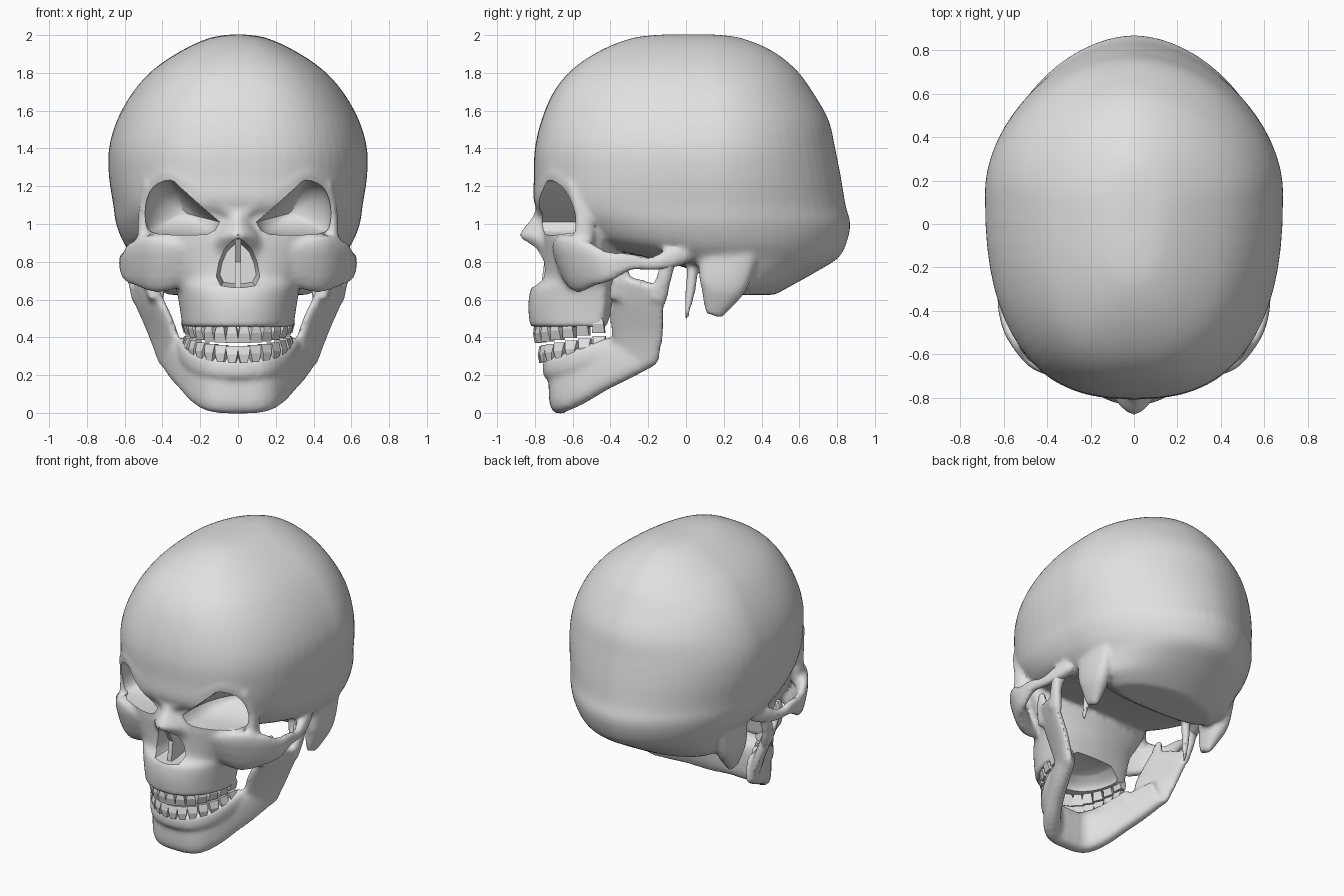
import bpy, bmesh, math
from mathutils import Vector, Matrix

if "Cube" in bpy.data.objects:
    bpy.data.objects.remove(bpy.data.objects["Cube"])

bone = bpy.data.materials.new("bone_grey")
bone.diffuse_color = (0.75, 0.75, 0.75, 1)
bone.use_nodes = True
bone.node_tree.nodes["Principled BSDF"].inputs["Base Color"].default_value = bone.diffuse_color


def spline(pts, n=4):
    """Smooth rows of numbers with a Catmull-Rom curve."""
    out = []
    for i in range(len(pts) - 1):
        rows = zip(pts[max(i - 1, 0)], pts[i], pts[i + 1], pts[min(i + 2, len(pts) - 1)])
        rows = list(rows)
        for k in range(n):
            t = k / n
            out.append([0.5 * (2*b + (c - a)*t + (2*a - 5*b + 4*c - d)*t*t
                               + (3*b - a - 3*c + d)*t**3) for a, b, c, d in rows])
    out.append(list(pts[-1]))
    return out


def spow(v, e):
    return math.copysign(abs(v) ** e, v)


def skin(bm, rings):
    """Closed skin over a list of rings."""
    vs = [[bm.verts.new(p) for p in r] for r in rings]
    n = len(vs[0])
    for a, b in zip(vs, vs[1:]):
        for i in range(n):
            bm.faces.new((a[i], a[(i + 1) % n], b[(i + 1) % n], b[i]))
    bm.faces.new(vs[0][::-1])
    bm.faces.new(vs[-1])


def stack(bm, rows, pf=2.2, pb=2.0, n=48):
    """Horizontal rings: z, front y, back y, half width, y of widest point."""
    rings = []
    for z, yf, yb, hw, ym in spline(rows):
        ring = []
        for i in range(n):
            a = 2 * math.pi * i / n
            c, s = math.cos(a), math.sin(a)
            e = 2 / (pb if s > 0 else pf)
            ring.append((hw * spow(c, e), ym + (yb - ym if s > 0 else ym - yf) * spow(s, e), z))
        rings.append(ring)
    skin(bm, rings)


def sweep(bm, pts, ref, p=2.5, n=16):
    """Mirrored pair of tubes: x, y, z, thickness radius, radius along ref."""
    path = spline(pts)
    ref = Vector(ref)
    rings = []
    for i, q in enumerate(path):
        t = Vector(path[min(i + 1, len(path) - 1)][:3]) - Vector(path[max(i - 1, 0)][:3])
        t.normalize()
        side = t.cross(ref).normalized()
        up = side.cross(t)
        ring = []
        for k in range(n):
            a = 2 * math.pi * k / n
            ring.append(Vector(q[:3]) + side * q[3] * spow(math.cos(a), 2 / p)
                        + up * q[4] * spow(math.sin(a), 2 / p))
        rings.append(ring)
    for s in (1, -1):
        skin(bm, [[(v.x * s, v.y, v.z) for v in r] for r in rings])


def make(name, bm):
    bmesh.ops.recalc_face_normals(bm, faces=bm.faces[:])
    me = bpy.data.meshes.new(name)
    bm.to_mesh(me)
    bm.free()
    ob = bpy.data.objects.new(name, me)
    bpy.context.collection.objects.link(ob)
    me.materials.append(bone)
    return ob


def fuse(ob, cutter=None):
    """Melt the parts into one skin, cut the openings, and apply."""
    m = ob.modifiers.new("fuse", 'REMESH')
    m.mode = 'VOXEL'
    m.voxel_size = 0.016
    m = ob.modifiers.new("soften", 'SMOOTH')
    m.factor, m.iterations = 0.5, 5
    if cutter:
        m = ob.modifiers.new("cut", 'BOOLEAN')
        m.operation, m.solver, m.object = 'DIFFERENCE', 'EXACT', cutter
    dg = bpy.context.evaluated_depsgraph_get()
    me = bpy.data.meshes.new_from_object(ob.evaluated_get(dg))
    ob.modifiers.clear()
    ob.data = me
    me.materials.clear()
    me.materials.append(bone)
    bpy.ops.object.select_all(action='DESELECT')
    ob.select_set(True)
    bpy.context.view_layer.objects.active = ob
    bpy.ops.object.shade_smooth_by_angle(angle=math.radians(40))


Z = (0, 0, 1)
Y = (0, 1, 0)

# braincase
bm = bmesh.new()
stack(bm, [(2.003, -.12, .15, .04, .05), (1.985, -.28, .29, .15, .08), (1.92, -.45, .45, .295, .1),
           (1.82, -.60, .58, .445, .12), (1.7, -.70, .67, .555, .15), (1.55, -.765, .755, .64, .15),
           (1.4, -.80, .79, .683, .15), (1.25, -.805, .82, .683, .15), (1.1, -.80, .845, .66, .15),
           (1.0, -.70, .87, .645, .15), (.9, -.55, .85, .605, .17), (.82, -.2, .805, .55, .2),
           (.75, .05, .695, .515, .24), (.68, .12, .57, .47, .28), (.625, .2, .47, .37, .29)], 2.5, 1.85, 64)
# upper jaw and middle of the face
stack(bm, [(.455, -.825, -.40, .295, -.45), (.56, -.835, -.38, .31, -.44), (.66, -.82, -.35, .33, -.44),
           (.71, -.765, -.35, .36, -.45), (.8, -.755, -.35, .42, -.46), (.9, -.76, -.35, .47, -.46),
           (.97, -.76, -.35, .485, -.46), (1.05, -.77, -.35, .46, -.46)], 2.2, 1.7)
# nasal bones
stack(bm, [(1.10, -.79, -.6, .07, -.65), (1.03, -.82, -.6, .09, -.65), (.945, -.882, -.6, .14, -.65),
           (.90, -.845, -.6, .17, -.65), (.84, -.79, -.6, .19, -.65), (.70, -.76, -.6, .2, -.65)], 1.6)
# brow ridges
sweep(bm, [(.02, -.765, 1.06, .03, .035), (.2, -.76, 1.175, .03, .04),
           (.36, -.695, 1.265, .03, .04), (.47, -.595, 1.20, .03, .04)], Z)
# outer eye socket struts
sweep(bm, [(.47, -.59, 1.22, .03, .05), (.495, -.55, 1.08, .03, .045),
           (.50, -.54, .98, .03, .05), (.50, -.55, .86, .03, .06)], Y)
# cheekbones and their arches, leaning back toward the bottom
sweep(bm, [(.22, -.665, .86, .04, .07), (.33, -.64, .81, .05, .14), (.44, -.60, .79, .05, .16),
           (.53, -.52, .785, .04, .13), (.59, -.42, .775, .03, .085), (.605, -.30, .80, .025, .048),
           (.595, -.2, .788, .025, .035), (.57, -.1, .81, .035, .05), (.53, -.01, .85, .05, .06)], (0, -.35, 1))
# mastoid bumps behind the ears
sweep(bm, [(.50, .23, .90, .06, .17), (.50, .2, .70, .06, .135), (.485, .175, .61, .05, .095),
           (.47, .145, .515, .022, .045)], Y)
# styloid spikes
sweep(bm, [(.40, .04, .82, .03, .035), (.41, .025, .66, .025, .028), (.42, .0, .49, .012, .012)], Y)
skull = make("skull", bm)

# openings: eye sockets, nose, palate
bm = bmesh.new()
eye = [(.095, 1.01), (.2, 1.10), (.30, 1.19), (.36, 1.235), (.45, 1.20), (.495, 1.10),
       (.49, .98), (.42, .945), (.16, .945)]
rim = spline([p for p in eye + eye[:1]], 3)[:-1]
depth = [(-1, 1)] + [(-.62 + .25 * math.sin(a / 10), .98 * math.cos(a / 10) ** 1.2) for a in range(0, 15, 2)]
for s in (1, -1):
    skin(bm, [[(s * (.29 + (x - .29) * k), y, 1.06 + (z - 1.06) * k) for x, z in rim]
              for y, k in depth])
half = [(.035, .91), (.075, .87), (.105, .80), (.12, .72), (.095, .67), (.03, .66)]
nose = [(0, .93)] + half + [(-x, z) for x, z in half[::-1]]
skin(bm, [[(x * k, y, .78 + (z - .78) * k) for x, z in nose] for y, k in ((-1, 1), (-.7, .95), (-.6, .8))])
stack(bm, [(.38, -.71, -.2, .22, -.42), (.47, -.70, -.2, .21, -.42), (.53, -.62, -.2, .14, -.42)])
cutter = make("opening_cutter", bm)
cutter.hide_render = True
fuse(skull, cutter)
bpy.data.objects.remove(cutter)

# thin wall inside the nose
bm = bmesh.new()
skin(bm, [[(x, -.82, .92), (x, -.75, .80), (x, -.77, .655), (x, -.58, .655), (x, -.58, .92)]
          for x in (-.016, .016)])
make("nasal_septum", bm)

# lower jaw body
bm = bmesh.new()
sweep(bm, [(-.05, -.665, .135, .06, .14), (.11, -.66, .14, .06, .14), (.195, -.58, .17, .055, .13),
           (.265, -.46, .225, .05, .115), (.325, -.33, .285, .048, .11), (.375, -.2, .335, .04, .095)], Z, 3)
# ridge holding the lower teeth
sweep(bm, [(-.05, -.71, .235, .05, .06), (.11, -.695, .24, .05, .06), (.20, -.61, .265, .05, .06),
           (.255, -.50, .305, .05, .06), (.29, -.38, .345, .045, .06)], Z, 3)
# upright jaw branch with its two prongs
sweep(bm, [(.355, -.255, .27, .035, .12), (.40, -.26, .43, .035, .155),
           (.475, -.255, .60, .034, .155), (.515, -.245, .70, .03, .14)], (.45, .88, 0))
sweep(bm, [(.445, -.35, .60, .03, .06), (.475, -.345, .70, .028, .05), (.49, -.335, .81, .02, .025)], Y)
sweep(bm, [(.53, -.15, .60, .032, .05), (.555, -.115, .72, .032, .04), (.55, -.09, .81, .05, .04)], Y)
fuse(make("lower_jaw", bm))


def teeth(name, root, tip, rx, ry, count=14):
    """Tapered blocks around the dental arch, rising toward the back."""
    bm = bmesh.new()
    for i in range(count):
        t = math.radians(-82 + 164 * i / (count - 1))
        rise = .06 * (1 - math.cos(t))
        turn = math.atan2(ry * math.sin(t), rx * math.cos(t))
        m = Matrix.Translation((rx * math.sin(t), -.41 - ry * math.cos(t), rise)) @ Matrix.Rotation(turn, 4, 'Z')
        thick = .02 + .01 * abs(math.sin(t))
        rings = []
        for z, w, d in ((root, .018, .8), ((root + tip) / 2, .029, 1.1), (tip, .034, .6)):
            rings.append([m @ Vector((a * w, b * thick * d, z))
                          for a, b in ((-1, -1), (1, -1), (1, 1), (-1, 1))])
        skin(bm, rings)
    make(name, bm)


teeth("upper_teeth", .47, .37, .268, .375)
teeth("lower_teeth", .265, .355, .265, .35)
